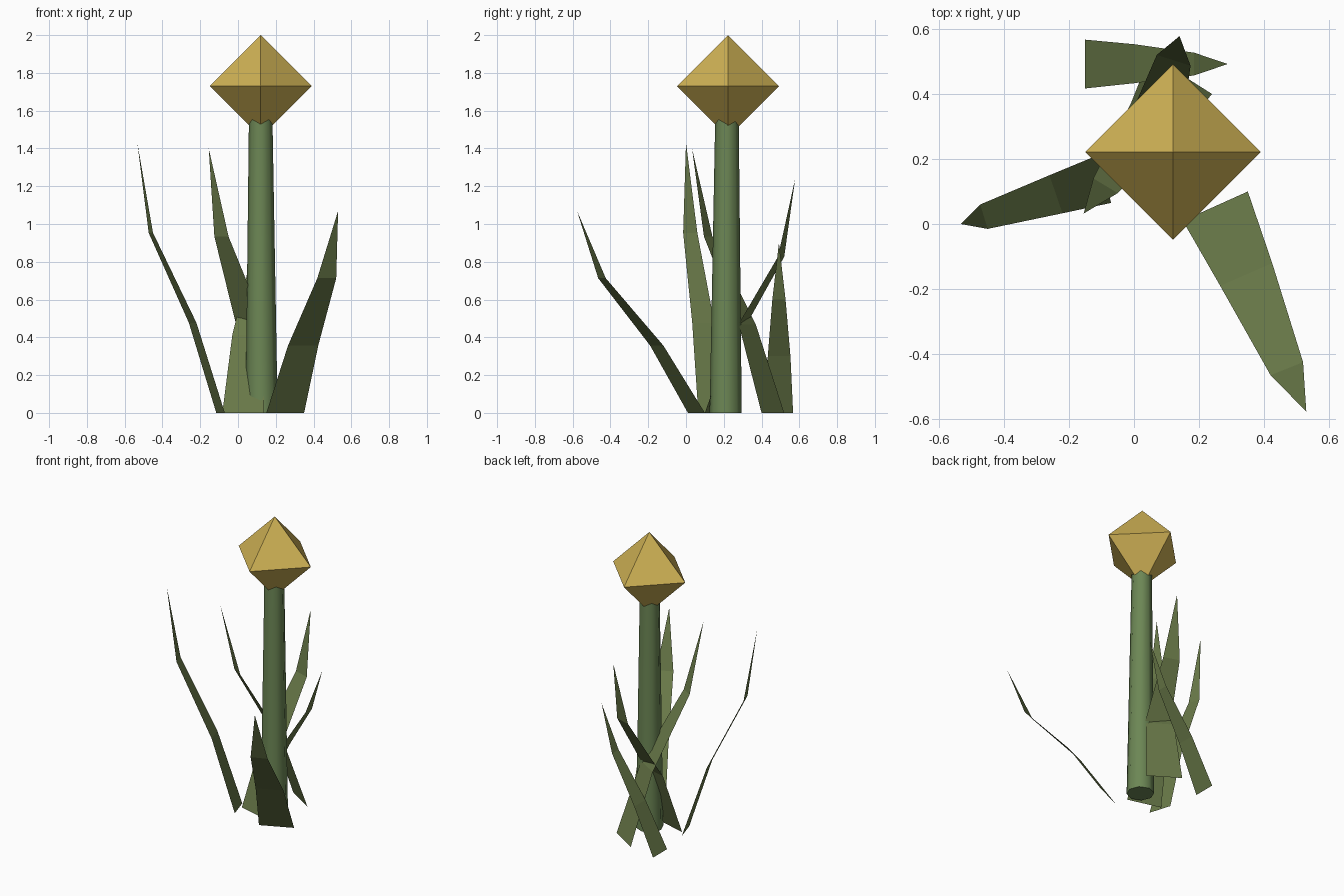
import bpy, bmesh, math
from mathutils import Vector

if "Cube" in bpy.data.objects:
    bpy.data.objects.remove(bpy.data.objects["Cube"])


def material(name, rgb):
    m = bpy.data.materials.new(name)
    m.diffuse_color = (*rgb, 1)
    m.use_nodes = True
    m.node_tree.nodes["Principled BSDF"].inputs["Base Color"].default_value = m.diffuse_color
    return m


def make_object(name, bm, mat, smooth=False):
    me = bpy.data.meshes.new(name)
    bm.to_mesh(me)
    bm.free()
    for p in me.polygons:
        p.use_smooth = smooth and len(p.vertices) == 4
    me.materials.append(mat)
    ob = bpy.data.objects.new(name, me)
    bpy.context.collection.objects.link(ob)
    return ob


gold = material("gold", (0.62, 0.44, 0.09))
stem_green = material("stem_green", (0.15, 0.24, 0.09))
leaf_green = material("leaf_green", (0.14, 0.19, 0.065))

# Flower head: an octahedron
HEAD = Vector((0.12, 0.222, 1.73))
R = 0.27
bm = bmesh.new()
top = bm.verts.new(HEAD + Vector((0, 0, R)))
bottom = bm.verts.new(HEAD - Vector((0, 0, R)))
ring = [bm.verts.new(HEAD + R * Vector(d)) for d in
        ((1, 0, 0), (0, 1, 0), (-1, 0, 0), (0, -1, 0))]
for i in range(4):
    a, b = ring[i], ring[(i + 1) % 4]
    bm.faces.new((a, b, top))
    bm.faces.new((b, a, bottom))
make_object("flower_head", bm, gold)

# Stem: tapered eight-sided tube, leaning very slightly
bm = bmesh.new()
rings = []
for cx, cy, z, r in ((0.125, 0.21, 0, 0.085), (0.12, 0.217, 1.58, 0.062)):
    rings.append([bm.verts.new((cx + r * math.cos(k * math.pi / 4),
                                cy + r * math.sin(k * math.pi / 4), z))
                  for k in range(8)])
lo, hi = rings
for k in range(8):
    n = (k + 1) % 8
    bm.faces.new((lo[k], lo[n], hi[n], hi[k]))
bm.faces.new(lo[::-1])
bm.faces.new(hi)
make_object("stem", bm, stem_green, smooth=True)


# Leaves: flat blades of two quads and a pointed tip, at equal height steps
def leaf(name, height, pairs, tip):
    bm = bmesh.new()
    rows = [[bm.verts.new((x, y, height * i / 3)) for x, y in pair]
            for i, pair in enumerate(pairs)]
    point = bm.verts.new((*tip, height))
    for a, b in zip(rows, rows[1:]):
        bm.faces.new((a[0], a[1], b[1], b[0]))
    bm.faces.new((rows[-1][0], rows[-1][1], point))
    bm.normal_update()
    if sum(f.normal.z for f in bm.faces) < 0:
        bmesh.ops.reverse_faces(bm, faces=bm.faces[:])
    make_object(name, bm, leaf_green)


leaf("leaf_front_right", 1.07,
     [((0.15, 0.01), (0.35, 0.10)), ((0.265, -0.19), (0.425, -0.12)),
      ((0.42, -0.465), (0.52, -0.425))], (0.53, -0.577))
leaf("leaf_left", 1.43,
     [((-0.07, 0.065), (-0.115, 0.21)), ((-0.22, 0.033), (-0.26, 0.15)),
      ((-0.45, -0.015), (-0.473, 0.06))], (-0.533, 0.0))
leaf("leaf_back_left", 1.40,
     [((0.05, 0.52), (0.24, 0.40)), ((-0.01, 0.37), (0.14, 0.28)),
      ((-0.125, 0.14), (-0.05, 0.095))], (-0.155, 0.032))
leaf("leaf_through_back", 1.24,
     [((-0.083, 0.16), (0.138, 0.10)), ((-0.03, 0.29), (0.14, 0.245)),
      ((0.07, 0.52), (0.174, 0.487))], (0.14, 0.578))
leaf("leaf_back", 0.90,
     [((-0.15, 0.417), (-0.15, 0.567)), ((0.0, 0.433), (0.0, 0.553)),
      ((0.185, 0.457), (0.185, 0.527))], (0.288, 0.492))
